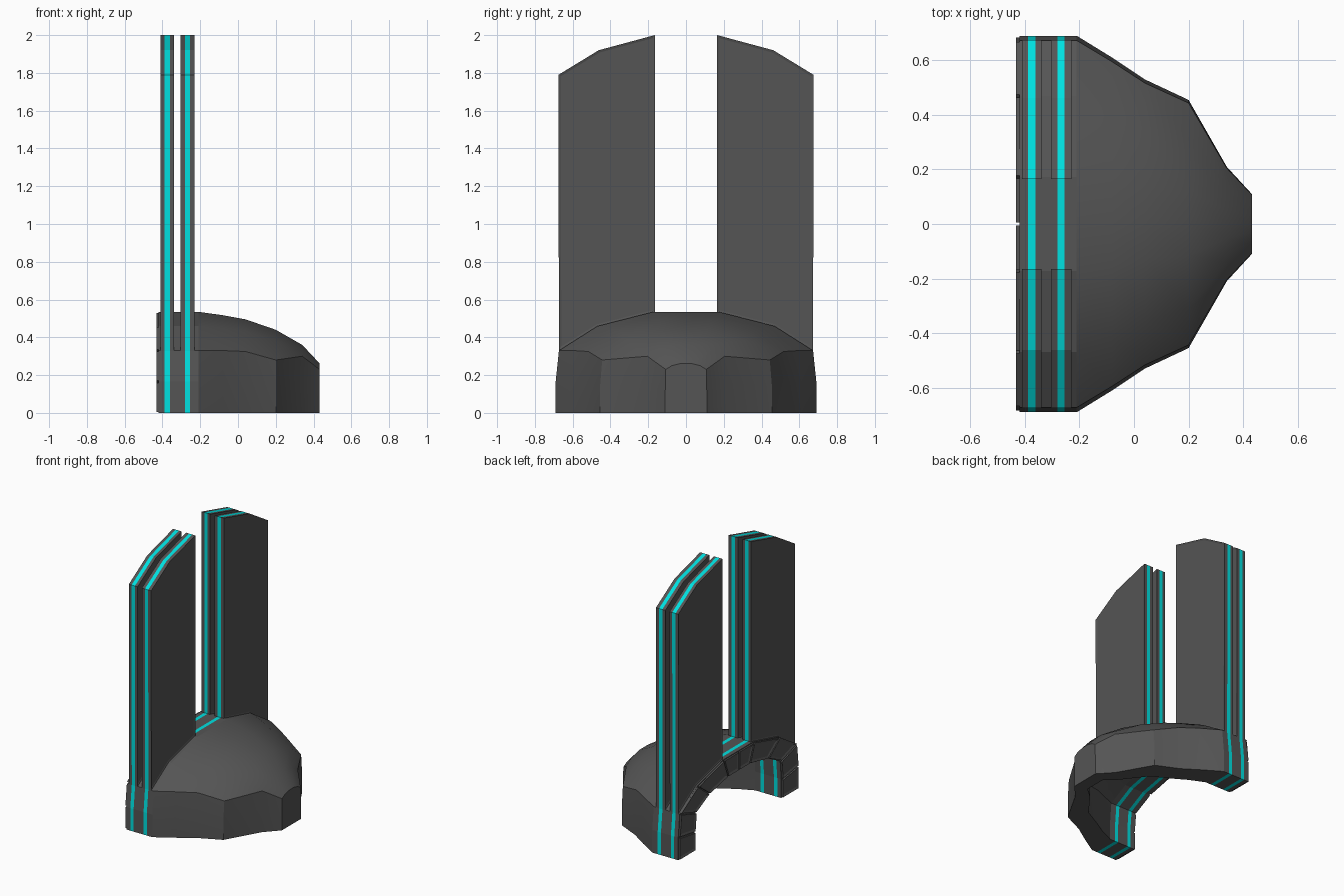
import bpy, bmesh
from mathutils import Vector

if "Cube" in bpy.data.objects:
    bpy.data.objects.remove(bpy.data.objects["Cube"])


def material(name, color):
    m = bpy.data.materials.new(name)
    m.diffuse_color = color
    m.use_nodes = True
    m.node_tree.nodes["Principled BSDF"].inputs["Base Color"].default_value = m.diffuse_color
    return m


DARK = material("dark_grey", (0.09, 0.09, 0.09, 1))
CYAN = material("cyan_strip", (0.0, 0.75, 0.75, 1))


def finish(bm, name, mat):
    bmesh.ops.recalc_face_normals(bm, faces=bm.faces)
    me = bpy.data.meshes.new(name)
    bm.to_mesh(me)
    bm.free()
    me.materials.append(mat)
    ob = bpy.data.objects.new(name, me)
    bpy.context.collection.objects.link(ob)
    return ob


def half_section(w, h, c):
    """Half arch from the foot up to the crest: width, wall height, crest height."""
    return [(w, 0), (w, h * 0.5), (w * 0.975, h),
            (w * 0.68, h + (c - h) * 0.63), (w * 0.25, c), (0, c)]


def section(w, h, c):
    half = half_section(w, h, c)
    return half + [(-y, z) for y, z in half[-2::-1]]


def prism(name, outline, x0, x1, mat, panels="", inset=0.013, depth=-0.004):
    """Extrude a (y, z) outline along x; panels 'a'/'b' recesses that end face."""
    bm = bmesh.new()
    a = [bm.verts.new((x0, y, z)) for y, z in outline]
    b = [bm.verts.new((x1, y, z)) for y, z in outline]
    ends = {"a": bm.faces.new(a), "b": bm.faces.new(b)}
    n = len(outline)
    for i in range(n):
        j = (i + 1) % n
        bm.faces.new((a[i], a[j], b[j], b[i]))
    bmesh.ops.recalc_face_normals(bm, faces=bm.faces)
    for p in panels:
        bmesh.ops.inset_region(bm, faces=[ends[p]], thickness=inset, depth=depth,
                               use_even_offset=True)
    return finish(bm, name, mat)


OUTER, INNER = (0.69, 0.33, 0.535), (0.50, 0.275, 0.395)

# Arched band, sliced along x into dark layers and cyan strips
cuts = [-0.42, -0.388, -0.361, -0.281, -0.254, -0.21]
arch = section(*OUTER) + section(*INNER)[::-1]
for i in range(5):
    strip = i % 2 == 1
    prism("arch_strip" if strip else "arch_band", arch, cuts[i], cuts[i + 1],
          CYAN if strip else DARK)

# Raised panels on the rear face of the band
out, inn = half_section(*OUTER), half_section(*INNER)
for side in (1, -1):
    for i in range(5):
        quad = [Vector(p) for p in (out[i], out[i + 1], inn[i + 1], inn[i])]
        mid = sum(quad, Vector((0, 0))) / 4
        shrunk = []
        for p in quad:
            q = p + Vector([min(abs(v), 0.006) * (1 if v > 0 else -1) for v in mid - p])
            shrunk.append((q.x * side, q.y))
        prism("rear_panel", shrunk, -0.432, -0.415, DARK, "a", 0.015, -0.006)

# Hollow dome lofted between cross-sections (x, width, wall height, crest height)
outer_rows = [(-0.21, 0.69, 0.33, 0.535), (-0.08, 0.61, 0.33, 0.517), (0.04, 0.53, 0.325, 0.495),
              (0.20, 0.455, 0.28, 0.44), (0.34, 0.21, 0.30, 0.36), (0.432, 0.11, 0.23, 0.262)]
inner_rows = [(-0.21, 0.50, 0.275, 0.395), (-0.10, 0.45, 0.27, 0.385), (0.0, 0.39, 0.25, 0.365),
              (0.13, 0.32, 0.21, 0.32), (0.26, 0.15, 0.20, 0.26), (0.34, 0.08, 0.15, 0.18)]
bm = bmesh.new()


def loft(rows):
    grid = [[bm.verts.new((x, y, z)) for y, z in section(w, h, c)] for x, w, h, c in rows]
    for r, s in zip(grid, grid[1:]):
        for k in range(len(r) - 1):
            bm.faces.new((r[k], r[k + 1], s[k + 1], s[k]))
    bm.faces.new(grid[-1])
    return grid


go, gi = loft(outer_rows), loft(inner_rows)
for k in range(len(go[0]) - 1):
    bm.faces.new((go[0][k], go[0][k + 1], gi[0][k + 1], gi[0][k]))
for e in (0, -1):
    for r in range(len(go) - 1):
        bm.faces.new((go[r][e], go[r + 1][e], gi[r + 1][e], gi[r][e]))
bm.faces.new((go[-1][0], go[-1][-1], gi[-1][-1], gi[-1][0]))
dome = finish(bm, "dome_shell", DARK)
bpy.context.view_layer.objects.active = dome
dome.select_set(True)
bpy.ops.object.shade_smooth_by_angle(angle=0.5)

# Upright fins: two per side, each a cyan core between two framed dark plates
FIN = [(0.165, 0.533), (0.165, 2.0), (0.462, 1.92), (0.675, 1.79), (0.673, 0.328), (0.467, 0.457)]
for side in (1, -1):
    outline = [(y * side, z) for y, z in FIN]
    for x0, x1, c in ((-0.41, -0.34, -0.3745), (-0.305, -0.23, -0.2675)):
        prism("fin_plate", outline, x0, c - 0.0135, DARK, "a")
        prism("fin_strip", outline, c - 0.0135, c + 0.0135, CYAN)
        prism("fin_plate", outline, c + 0.0135, x1, DARK, "b")
